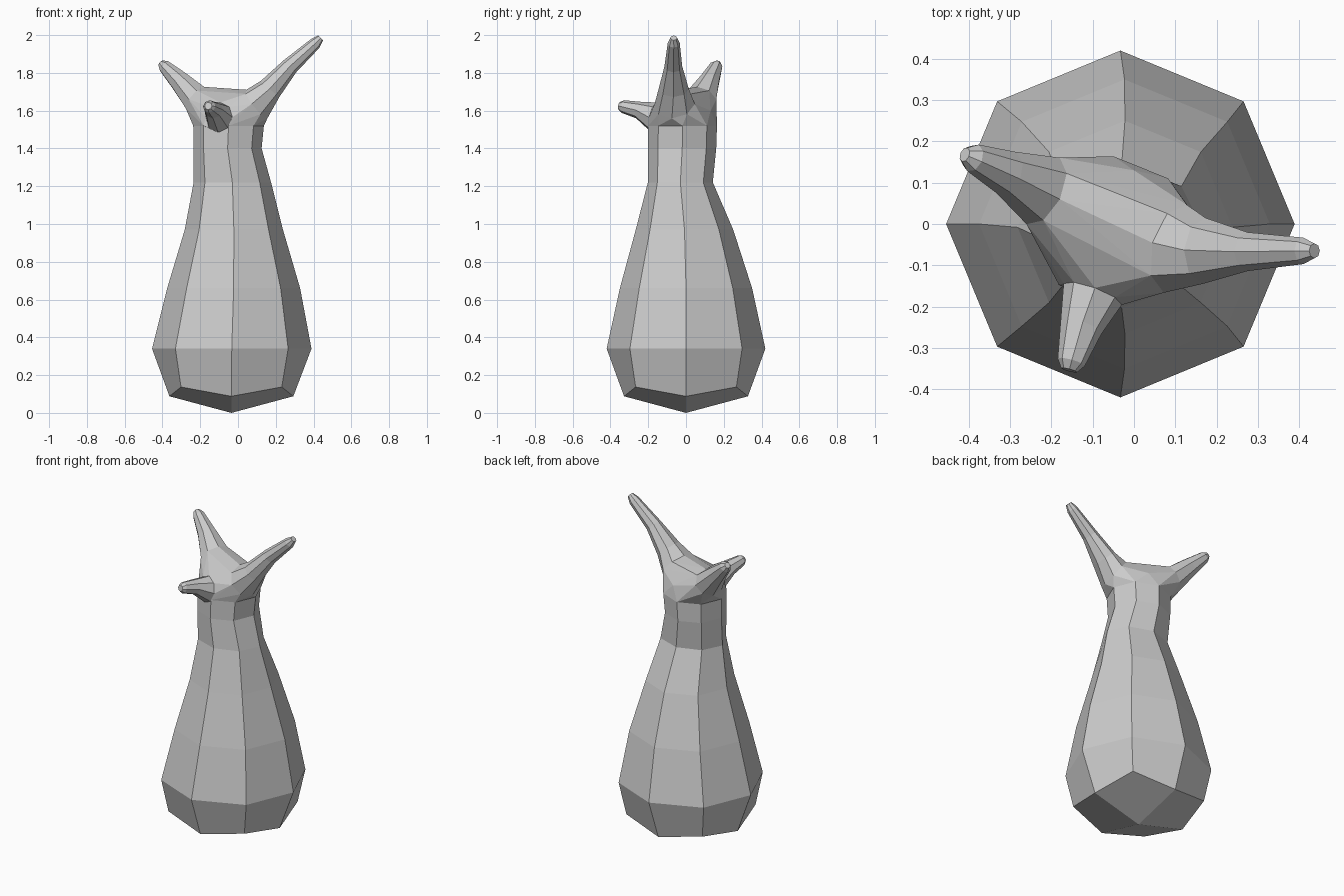
import bpy, bmesh
from math import cos, sin, pi
from mathutils import Vector

if "Cube" in bpy.data.objects:
    bpy.data.objects.remove(bpy.data.objects["Cube"])

SIDES = 8
UP = Vector((0, 0, 1))
HUB = Vector((-0.04, -0.01, 1.55))
bm = bmesh.new()


def ring(centre, side, up, width, height):
    """Eight-sided loop of vertices around a centre."""
    loop = []
    for i in range(SIDES):
        a = 2 * pi * i / SIDES
        loop.append(bm.verts.new(Vector(centre) + side * width * cos(a) + up * height * sin(a)))
    return loop


def bridge(rings):
    """Quads between consecutive loops."""
    for low, high in zip(rings, rings[1:]):
        for i in range(SIDES):
            j = (i + 1) % SIDES
            bm.faces.new((low[i], low[j], high[j], high[i]))


def horn(stations):
    """Tapering tube that grows out of the hub; returns its root loop."""
    points = [HUB] + [Vector(s[:3]) for s in stations]
    rings = []
    for i, s in enumerate(stations, 1):
        axis = (points[min(i + 1, len(points) - 1)] - points[i - 1]).normalized()
        side = axis.cross(UP).normalized()
        rings.append(ring(points[i], side, side.cross(axis), s[3], s[4]))
    bridge(rings)
    bm.faces.new(rings[-1])
    return rings[0]


# Body: centre x, centre y, z, half width, half depth
body = [
    (-0.033, 0, 0.34, 0.422, 0.42),
    (-0.023, 0, 0.66, 0.352, 0.35),
    (-0.022, -0.008, 0.97, 0.26, 0.258),
    (-0.03, -0.03, 1.22, 0.205, 0.172),
    (-0.055, -0.02, 1.4, 0.18, 0.18),
    (-0.05, -0.018, 1.52, 0.187, 0.182),
]
X, Y = Vector((1, 0, 0)), Vector((0, 1, 0))
rings = [ring(s[:3], X, Y, s[3], s[4]) for s in body]

# Rounded base: corners of the lowest loop sit higher, four quads meet below
base = ring((-0.035, 0, 0.088), X, Y, 0.328, 0.328)
for v in base[1::2]:
    v.co.z = 0.137
    v.co.x = -0.035 + (v.co.x + 0.035) * 1.15
    v.co.y *= 1.15
bridge([base] + rings)
foot = bm.verts.new((-0.035, 0, 0))
for i in range(0, SIDES, 2):
    bm.faces.new((foot, base[(i + 2) % SIDES], base[i + 1], base[i]))

# Three horns: centre, half width, half thickness
left_root = horn([
    (0.10, -0.06, 1.635, 0.11, 0.095),
    (0.17, -0.065, 1.715, 0.08, 0.065),
    (0.275, -0.067, 1.835, 0.047, 0.046),
    (0.41, -0.065, 1.957, 0.032, 0.032),
    (0.437, -0.065, 1.985, 0.018, 0.018),
])
right_root = horn([
    (-0.22, 0.08, 1.66, 0.09, 0.08),
    (-0.31, 0.125, 1.757, 0.055, 0.056),
    (-0.39, 0.16, 1.835, 0.035, 0.035),
    (-0.41, 0.168, 1.852, 0.018, 0.018),
])
front_root = horn([
    (-0.10, -0.17, 1.565, 0.075, 0.08),
    (-0.128, -0.25, 1.603, 0.052, 0.046),
    (-0.152, -0.335, 1.622, 0.034, 0.034),
    (-0.157, -0.354, 1.625, 0.02, 0.02),
])

# Hub: skin stretched between the neck and the horn roots
roots = [rings[-1], left_root, right_root, front_root]
crown = [bm.verts.new(p) for p in ((-0.03, 0.04, 1.69), (0.0, 0.13, 1.6))]
old = set(bm.faces)
bmesh.ops.convex_hull(bm, input=[v for r in roots for v in r] + crown, use_existing_faces=False)
inner = [f for f in bm.faces if f not in old
         and any(all(v in r for v in f.verts) for r in roots)]
bmesh.ops.delete(bm, geom=inner, context="FACES_ONLY")
loose = [v for v in bm.verts if not v.link_faces]
bmesh.ops.delete(bm, geom=loose, context="VERTS")
bmesh.ops.recalc_face_normals(bm, faces=bm.faces[:])

# One plain grey material
grey = bpy.data.materials.new("plain_grey")
grey.use_nodes = True
colour = (0.6, 0.6, 0.6, 1)
grey.diffuse_color = colour
grey.node_tree.nodes["Principled BSDF"].inputs["Base Color"].default_value = colour

mesh = bpy.data.meshes.new("horned_gourd_body")
bm.to_mesh(mesh)
bm.free()
mesh.materials.append(grey)
bpy.context.collection.objects.link(bpy.data.objects.new("horned_gourd_body", mesh))
